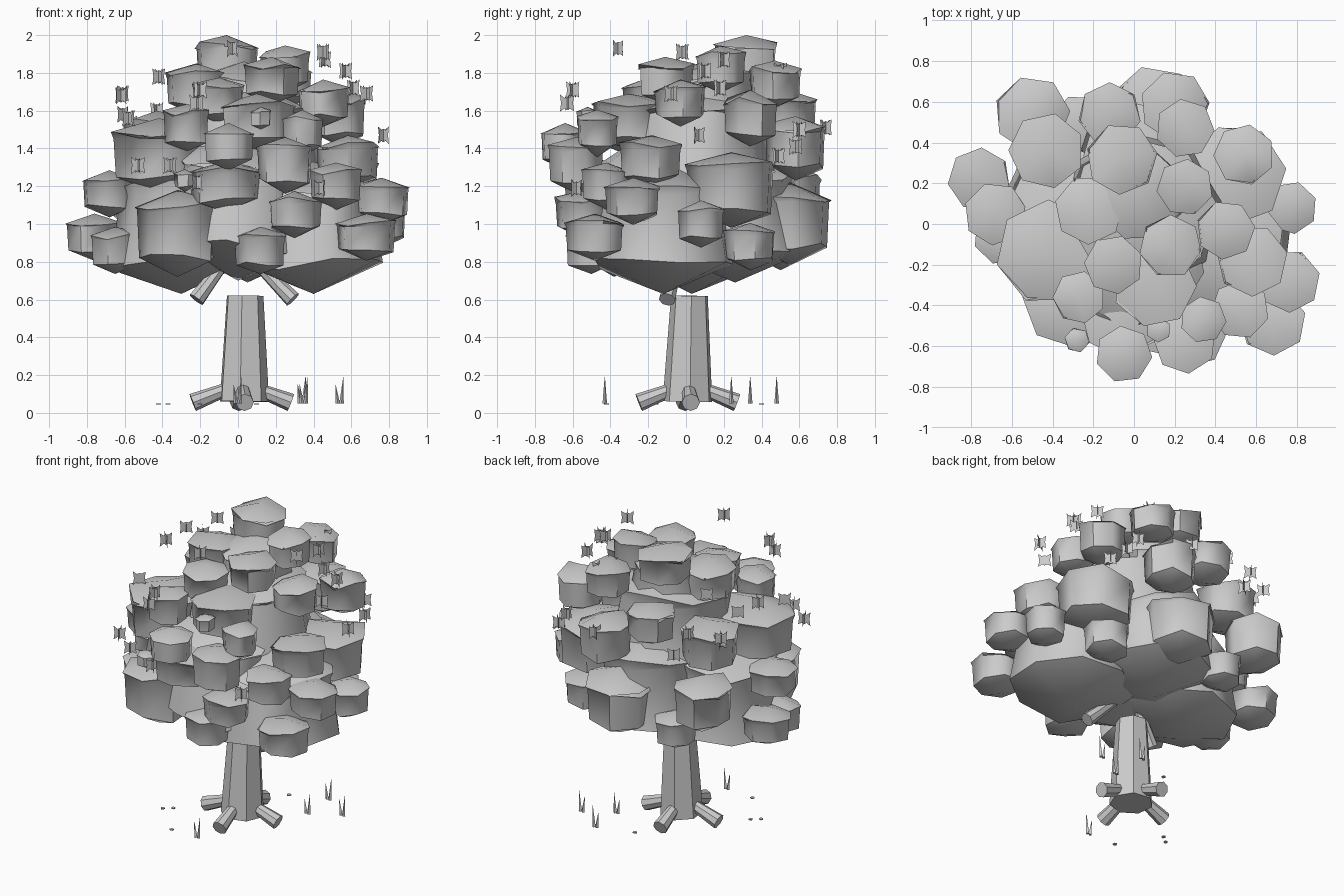
import bpy, bmesh, random
from math import sin, cos, pi
from mathutils import Vector

random.seed(4)


def finish(name, bm, smooth=False):
    bmesh.ops.recalc_face_normals(bm, faces=bm.faces)
    mesh = bpy.data.meshes.new(name)
    bm.to_mesh(mesh)
    bm.free()
    ob = bpy.data.objects.new(name, mesh)
    bpy.context.collection.objects.link(ob)
    if smooth:
        bpy.ops.object.select_all(action='DESELECT')
        ob.select_set(True)
        bpy.context.view_layer.objects.active = ob
        bpy.ops.object.shade_smooth_by_angle(angle=0.9)
    return ob


def rings_to_faces(bm, rings):
    for a, b in zip(rings, rings[1:]):
        n = len(a)
        for i in range(n):
            bm.faces.new((a[i], a[(i + 1) % n], b[(i + 1) % n], b[i]))


def fan(bm, ring, apex):
    for i in range(len(ring)):
        bm.faces.new((ring[i], ring[(i + 1) % len(ring)], apex))


def clump(name, x, y, z, r, h, sides=7, top=1.0):
    """Straight-sided low-poly puff with a slightly overhanging leafy cap."""
    bm = bmesh.new()
    turn = random.uniform(0, pi)

    def ring(rad, dz, jitter):
        return [bm.verts.new((x + rad * cos(turn + 2 * pi * i / sides),
                              y + rad * sin(turn + 2 * pi * i / sides),
                              z + dz + random.uniform(-jitter, jitter))) for i in range(sides)]
    low = ring(r * 0.93, -h * 0.55, h * 0.1)
    high = ring(r * 0.98 * top, h * 0.5, h * 0.08)
    rim = ring(r * 1.04 * top, h * 0.6, h * 0.16)
    rings_to_faces(bm, [low, high, rim])
    fan(bm, low, bm.verts.new((x, y, z - h)))
    fan(bm, rim, bm.verts.new((x, y, z + h)))
    return finish(name, bm, True)


def tapered(name, p, q, r0, r1, sides, turn=0.0):
    """Closed tapered cylinder from p to q."""
    p, q = Vector(p), Vector(q)
    rot = (q - p).to_track_quat('Z', 'Y')
    bm = bmesh.new()
    rings = [[bm.verts.new(c + rot @ Vector((r * cos(turn + 2 * pi * i / sides),
                                             r * sin(turn + 2 * pi * i / sides), 0)))
              for i in range(sides)] for c, r in ((p, r0), (q, r1))]
    rings_to_faces(bm, rings)
    for loop in rings:
        bm.faces.new(loop)
    return finish(name, bm)


# Trunk, roots and branch stubs
tapered("trunk", (0.03, 0.01, 0.06), (0.035, 0.02, 0.62), 0.135, 0.1, 7, 0.1)
for i in range(4):
    a = i * pi / 2 + 0.06
    tapered("root", (0.02 + 0.08 * cos(a), 0.01 + 0.08 * sin(a), 0.125),
            (0.02 + 0.26 * cos(a), 0.01 + 0.26 * sin(a), 0.055), 0.035, 0.048, 8)
for p in ((-0.22, -0.1, 0.6), (0.29, -0.1, 0.6)):
    tapered("branch", p, (p[0] * 0.35, p[1] * 0.5, 0.79), 0.045, 0.03, 8)

# Large inner canopy masses: x, y, z, radius, half height
for m in ((-0.3, 0.03, 0.99, 0.41, 0.36), (0.4, -0.12, 0.98, 0.41, 0.35),
          (0.05, 0.26, 1.05, 0.4, 0.36), (0.0, -0.18, 1.1, 0.42, 0.4),
          (0.04, 0.06, 1.42, 0.44, 0.34), (0.03, 0.14, 1.64, 0.27, 0.22)):
    clump("canopy_mass", *m, sides=8, top=0.8)

# Medium puffs
for c in ((-0.06, 0.32, 1.86, 0.17, 0.14), (-0.22, 0.07, 1.71, 0.165, 0.14),
          (-0.5, 0.54, 1.13, 0.18, 0.19), (-0.32, -0.38, 0.95, 0.22, 0.23),
          (-0.43, 0.36, 1.44, 0.18, 0.16), (-0.42, -0.14, 1.36, 0.25, 0.2),
          (0.5, 0.24, 1.18, 0.24, 0.2), (0.1, 0.55, 1.0, 0.22, 0.22),
          (-0.06, -0.45, 1.2, 0.2, 0.14), (0.25, -0.58, 1.31, 0.15, 0.15),
          (0.54, 0.34, 1.56, 0.145, 0.15), (0.1, -0.3, 1.54, 0.2, 0.15),
          (0.2, 0.58, 1.4, 0.165, 0.17), (-0.12, 0.54, 1.57, 0.15, 0.14),
          (0.58, -0.18, 1.33, 0.17, 0.14)):
    clump("foliage_puff", *c)

# Small flat leaf clumps as x, y, z, radius
for x, y, z, r in ((0.25, 0.18, 1.82, 0.135), (0.18, -0.11, 1.76, 0.15),
                   (0.45, -0.03, 1.64, 0.14), (0.25, 0.47, 1.74, 0.14),
                   (-0.76, 0.22, 0.93, 0.15), (-0.68, 0.05, 1.16, 0.15),
                   (-0.65, -0.06, 0.86, 0.135), (0.68, -0.48, 0.93, 0.16),
                   (0.76, -0.28, 1.12, 0.15), (0.77, 0.08, 1.0, 0.125),
                   (-0.05, -0.64, 1.41, 0.135), (0.3, -0.55, 1.05, 0.145),
                   (0.12, -0.5, 0.86, 0.14), (-0.27, -0.36, 1.51, 0.125),
                   (0.34, -0.47, 1.48, 0.11), (-0.1, -0.2, 1.65, 0.14),
                   (0.52, -0.42, 1.2, 0.14), (-0.27, 0.5, 0.88, 0.13),
                   (0.5, 0.34, 0.88, 0.14)):
    clump("leaf_clump", x, y, z, r, 0.125)
for c in ((0.12, -0.52, 1.56, 0.06, 0.06), (-0.28, -0.57, 1.23, 0.06, 0.06)):
    clump("small_bud", *c, sides=6)

# Leaf sprigs: crossed ragged cards floating round the crown
card = ((-1, -1), (-0.35, -0.6), (0, -0.8), (0.4, -0.65), (1, -0.9),
        (0.85, 0), (1, 0.95), (0.35, 0.65), (0, 0.75), (-0.4, 0.6), (-1, 1), (-0.85, 0))
for s in ((-.03, -.36, 1.93), (.45, -.02, 1.91), (.57, .1, 1.81), (.46, .2, 1.87),
          (.68, -.08, 1.69), (.61, .18, 1.72), (.77, .07, 1.47), (-.42, .38, 1.78),
          (-.2, -.6, 1.71), (-.22, -.63, 1.64), (-.61, .32, 1.69), (-.62, .12, 1.68),
          (-.57, .45, 1.53), (-.61, .5, 1.58), (-.43, .59, 1.6), (-.35, .63, 1.45),
          (.16, .74, 1.51), (.3, .5, 1.81), (.27, .4, 1.8), (.47, .6, 1.5),
          (.54, .58, 1.41), (.6, .49, 1.36), (-.58, -.22, 1.56), (-.53, -.5, 1.31),
          (-.36, -.63, 1.31), (-.22, -.6, 1.22), (.43, -.58, 1.19)):
    bm = bmesh.new()
    turn = random.uniform(0.3, 1.2)
    for a in (turn, turn + pi / 2):
        bm.faces.new([bm.verts.new((s[0] + 0.039 * u * cos(a), s[1] + 0.039 * u * sin(a),
                                    s[2] + 0.046 * v)) for u, v in card])
    finish("leaf_sprig", bm)

# Grass blades and fallen petals
for x, y in ((0.35, 0.24), (0.34, 0.48), (0.54, 0.34), (0.0, -0.43)):
    for dx, lean, h in ((-0.012, -0.012, 0.1), (0.008, 0.01, 0.14)):
        tapered("grass_blade", (x + dx, y, 0.05), (x + dx + lean, y, 0.05 + h), 0.012, 0.001, 4)
for x, y in ((-0.42, -0.2), (-0.37, -0.16), (-0.2, -0.42), (0.1, 0.4)):
    tapered("fallen_petal", (x, y, 0.045), (x, y, 0.051), 0.014, 0.014, 5)
